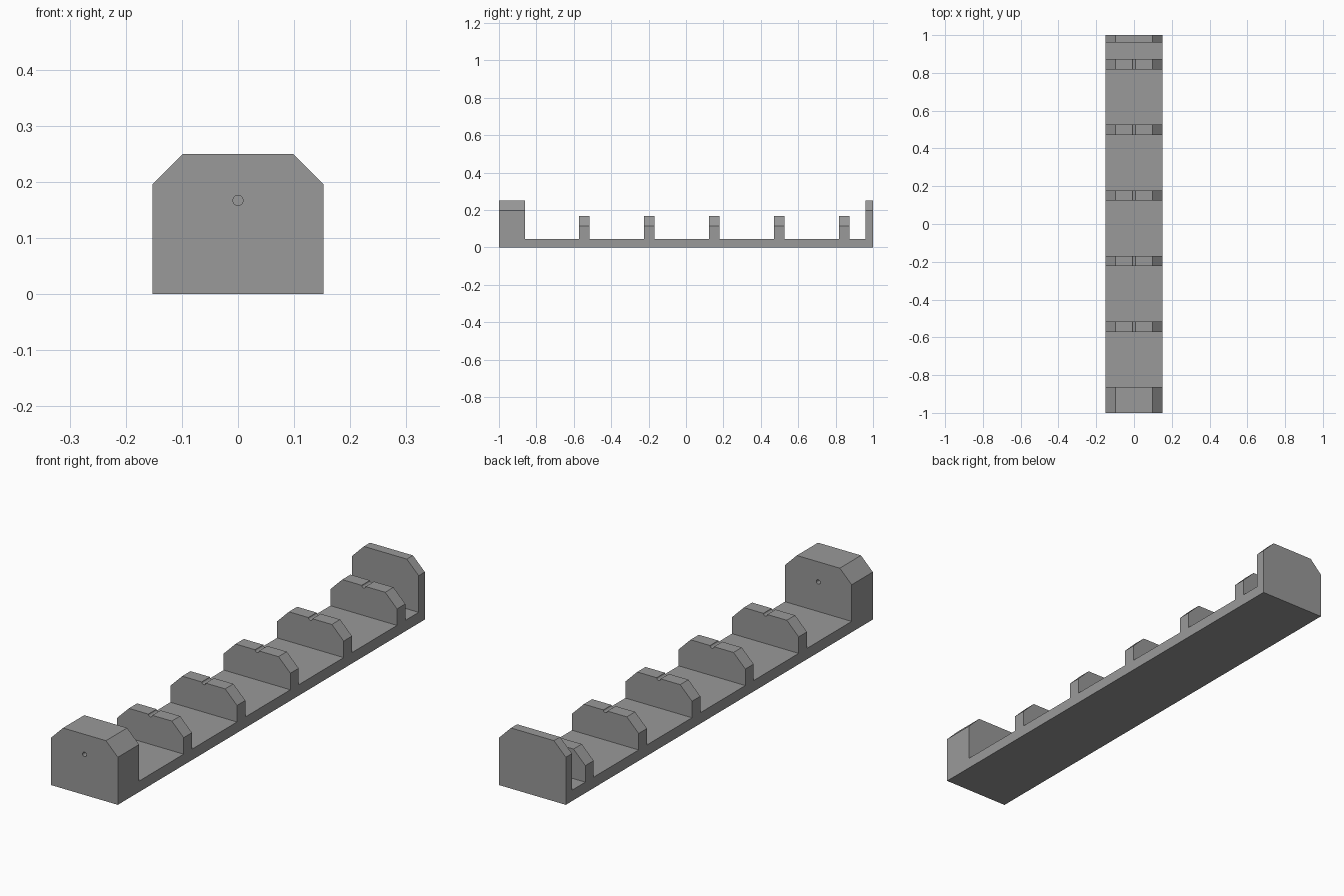
import bpy, bmesh, math

if "Cube" in bpy.data.objects:
    bpy.data.objects.remove(bpy.data.objects["Cube"])

W = 0.152        # half width
BASE_T = 0.045   # floor thickness
CHAMFER = 0.054
HOLE_Z, HOLE_R = 0.167, 0.009

grey = bpy.data.materials.new("mid_grey")
grey.diffuse_color = (0.32, 0.32, 0.32, 1)
grey.use_nodes = True
grey.node_tree.nodes["Principled BSDF"].inputs["Base Color"].default_value = grey.diffuse_color


def prism(name, profile, y0, y1):
    """Extrude an x-z outline from y0 to y1."""
    bm = bmesh.new()
    front = [bm.verts.new((x, y0, z)) for x, z in profile]
    back = [bm.verts.new((x, y1, z)) for x, z in profile]
    n = len(profile)
    bm.faces.new(front)
    bm.faces.new(back[::-1])
    for i in range(n):
        j = (i + 1) % n
        bm.faces.new((front[i], back[i], back[j], front[j]))
    bmesh.ops.recalc_face_normals(bm, faces=bm.faces)
    mesh = bpy.data.meshes.new(name)
    bm.to_mesh(mesh)
    bm.free()
    mesh.materials.append(grey)
    obj = bpy.data.objects.new(name, mesh)
    bpy.context.collection.objects.link(obj)
    return obj


def outline(bottom, top, groove=False):
    """Wall outline with chamfered shoulders and optional round top notch."""
    pts = [(-W, bottom), (W, bottom), (W, top - CHAMFER), (W - CHAMFER, top)]
    if groove:
        for i in range(13):
            a = -math.pi * i / 12
            pts.append((HOLE_R * math.cos(a), top + HOLE_R * math.sin(a)))
    return pts + [(-W + CHAMFER, top), (-W, top - CHAMFER)]


# Floor strip between the end blocks
prism("base", [(-W, 0), (W, 0), (W, BASE_T), (-W, BASE_T)], -0.862, 0.96)

# End walls
front_block = prism("front_block", outline(0, 0.25), -1.0, -0.862)
prism("back_wall", outline(0, 0.25), 0.96, 1.0)

# Round hole through the front block
circle = [(HOLE_R * math.cos(math.tau * i / 24),
           HOLE_Z + HOLE_R * math.sin(math.tau * i / 24)) for i in range(24)]
cutter = prism("hole_cutter", circle, -1.1, -0.8)
cutter.hide_render = True
cut = front_block.modifiers.new("hole", "BOOLEAN")
cut.operation = "DIFFERENCE"
cut.solver = "EXACT"
cut.object = cutter
bpy.context.view_layer.objects.active = front_block
bpy.ops.object.modifier_apply(modifier=cut.name)
bpy.data.objects.remove(cutter)

# Five evenly spaced grooved ribs
for i in range(5):
    y = -0.544 + 0.3475 * i
    prism(f"rib_{i + 1}", outline(BASE_T, HOLE_Z, True), y - 0.027, y + 0.027)
